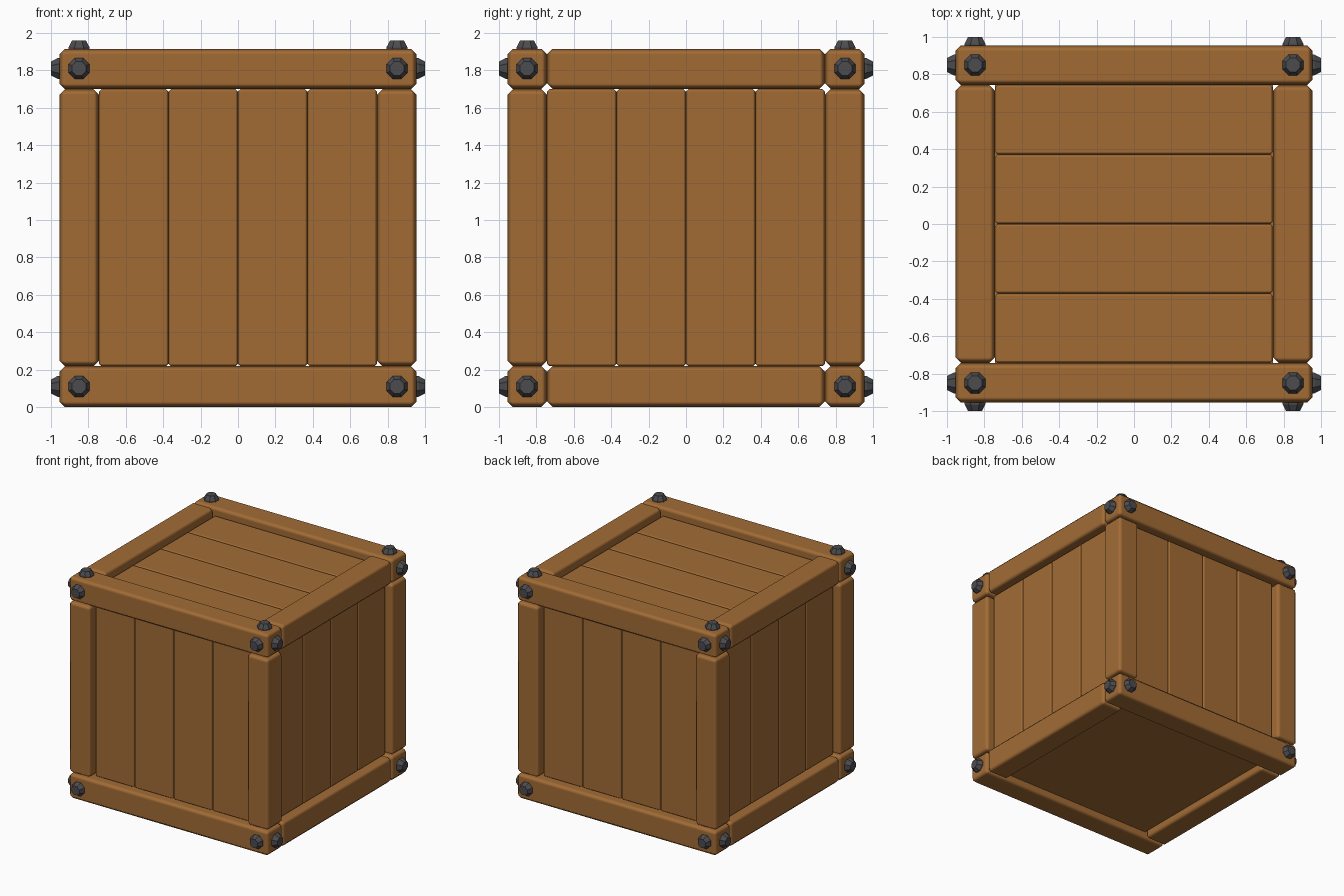
import bpy, bmesh, math
from mathutils import Vector

if "Cube" in bpy.data.objects:
    bpy.data.objects.remove(bpy.data.objects["Cube"])


def material(name, rgb):
    m = bpy.data.materials.new(name)
    m.diffuse_color = (*rgb, 1.0)
    m.use_nodes = True
    m.node_tree.nodes["Principled BSDF"].inputs["Base Color"].default_value = m.diffuse_color
    return m


WOOD = material("warm_wood", (0.36, 0.148, 0.036))
IRON = material("dark_iron", (0.072, 0.072, 0.08))

OUT, INN = 0.955, 0.743       # outer and inner faces of the frame
TOP, LOW, HIGH = 1.915, 0.218, 1.70
FACE, BACK = 0.89, 0.81       # recessed plank surface and its back


def add_object(name, bm, mat):
    me = bpy.data.meshes.new(name)
    bm.to_mesh(me)
    bm.free()
    me.materials.append(mat)
    ob = bpy.data.objects.new(name, me)
    bpy.context.collection.objects.link(ob)
    return ob


def board(name, lo, hi, bevel):
    """Chamfered wooden box between two corners."""
    lo, hi = Vector([min(p) for p in zip(lo, hi)]), Vector([max(p) for p in zip(lo, hi)])
    bm = bmesh.new()
    bmesh.ops.create_cube(bm, size=1)
    bmesh.ops.scale(bm, vec=hi - lo, verts=bm.verts)
    bmesh.ops.translate(bm, vec=(lo + hi) / 2, verts=bm.verts)
    ob = add_object(name, bm, WOOD)
    if bevel:
        ob.data.shade_smooth()
        mod = ob.modifiers.new("chamfer", 'BEVEL')
        mod.width, mod.segments, mod.harden_normals = bevel, 1, True
    return ob


def bolt(name, pos, normal):
    """Eight-sided tapered bolt head pointing along normal."""
    bm = bmesh.new()
    rings = []
    for r, h in ((0.06, -0.01), (0.06, 0.01), (0.04, 0.045)):
        rings.append([bm.verts.new((r * math.cos(a), r * math.sin(a), h))
                      for a in [math.radians(22.5 + 45 * i) for i in range(8)]])
    for a, b in zip(rings, rings[1:]):
        for i in range(8):
            j = (i + 1) % 8
            bm.faces.new((a[i], a[j], b[j], b[i]))
    bm.faces.new(rings[-1])
    bm.faces.new(rings[0][::-1])
    ob = add_object(name, bm, IRON)
    ob.rotation_mode = 'QUATERNION'
    ob.rotation_quaternion = Vector(normal).to_track_quat('Z', 'Y')
    ob.location = pos


# Frame beams: long ones front and back, shorter ones between them at the sides
for level, z0, z1 in (("bottom", 0, LOW), ("top", HIGH, TOP)):
    for s, fb, lr in ((-1, "front", "left"), (1, "back", "right")):
        board(f"{level}_{fb}_beam", (-OUT, s * INN, z0), (OUT, s * OUT, z1), 0.03)
        board(f"{level}_{lr}_beam", (s * INN, -INN, z0), (s * OUT, INN, z1), 0.03)

# Corner posts
for sx, lr in ((-1, "left"), (1, "right")):
    for sy, fb in ((-1, "front"), (1, "back")):
        board(f"{fb}_{lr}_post", (sx * INN, sy * INN, LOW), (sx * OUT, sy * OUT, HIGH), 0.03)

# Recessed planks on the four walls and the lid
W = 2 * INN / 4
for i in range(4):
    a, b = -INN + i * W, -INN + (i + 1) * W
    for s, fb, lr in ((-1, "front", "left"), (1, "back", "right")):
        board(f"{fb}_plank_{i + 1}", (a, s * BACK, LOW), (b, s * FACE, HIGH), 0.014)
        board(f"{lr}_plank_{i + 1}", (s * BACK, a, LOW), (s * FACE, b, HIGH), 0.014)
    board(f"lid_plank_{i + 1}", (-INN, a, 1.77), (INN, b, 1.85), 0.014)

# Flat bottom panel
board("bottom_panel", (-INN, -INN, 0.065), (INN, INN, 0.145), 0)

# Bolts on every corner of the walls and the lid
C = 0.85
for sx in (-1, 1):
    for sy in (-1, 1):
        tag = ("back" if sy > 0 else "front") + ("_right" if sx > 0 else "_left")
        for level, z in (("lower", 0.11), ("upper", 1.81)):
            bolt(f"{level}_{tag}_bolt_y", (sx * C, sy * OUT, z), (0, sy, 0))
            bolt(f"{level}_{tag}_bolt_x", (sx * OUT, sy * C, z), (sx, 0, 0))
        bolt(f"lid_{tag}_bolt", (sx * C, sy * C, TOP), (0, 0, 1))
